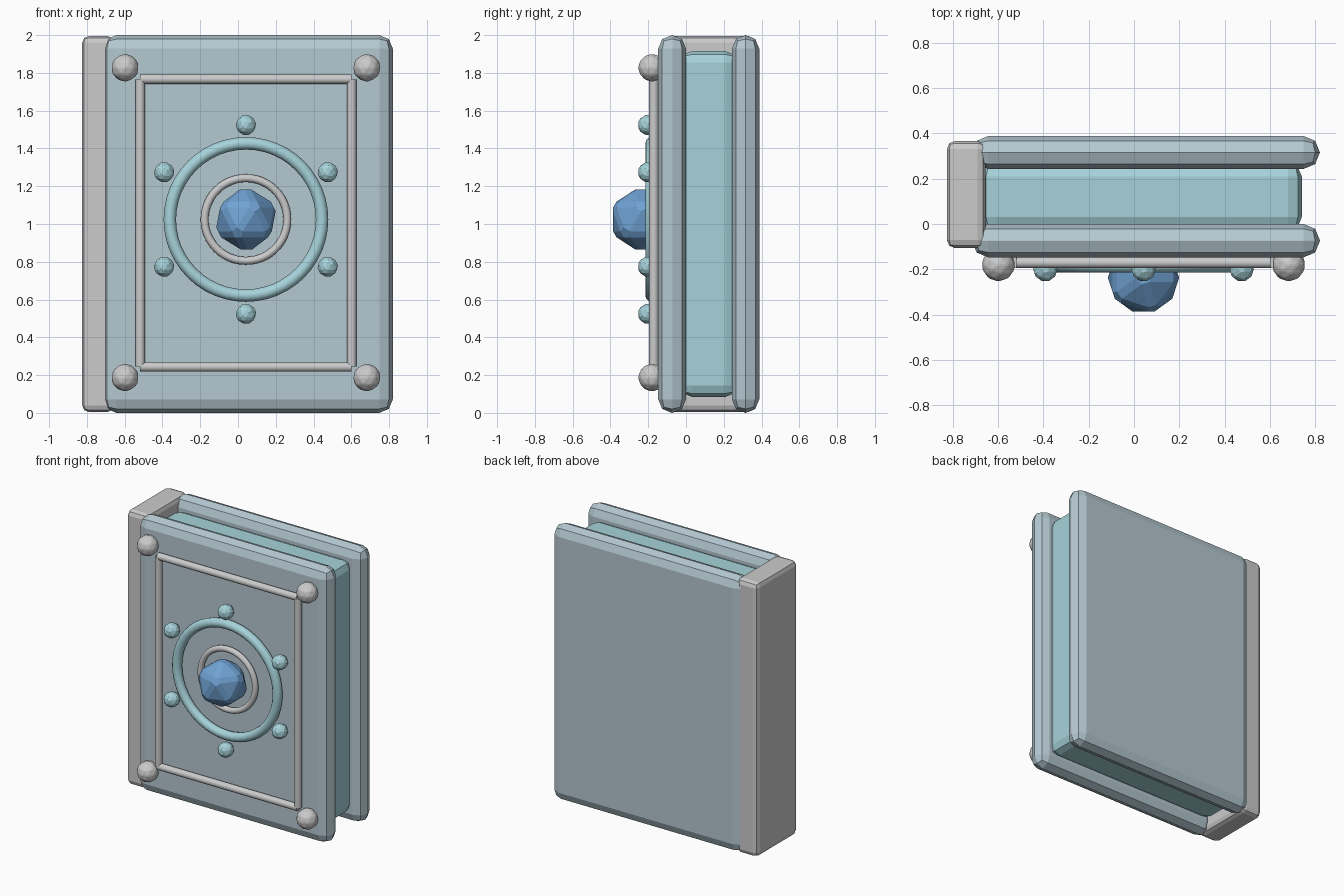
import bpy, bmesh, math
from mathutils import Matrix, Vector

if "Cube" in bpy.data.objects:
    bpy.data.objects.remove(bpy.data.objects["Cube"])


def material(name, rgb):
    m = bpy.data.materials.new(name)
    m.diffuse_color = (*rgb, 1)
    m.use_nodes = True
    m.node_tree.nodes["Principled BSDF"].inputs["Base Color"].default_value = m.diffuse_color
    return m


COVER = material("cover_blue_grey", (0.46, 0.58, 0.64))
PAGES = material("pale_cyan", (0.38, 0.65, 0.70))
METAL = material("light_metal", (0.68, 0.69, 0.69))
GEM = material("gem_blue", (0.16, 0.36, 0.65))


def finish(bm, name, mat, smooth=False):
    bmesh.ops.recalc_face_normals(bm, faces=bm.faces)
    for f in bm.faces:
        f.smooth = smooth
    me = bpy.data.meshes.new(name)
    bm.to_mesh(me)
    bm.free()
    me.materials.append(mat)
    ob = bpy.data.objects.new(name, me)
    bpy.context.collection.objects.link(ob)
    return ob


def bevel_mod(ob, width, segments):
    b = ob.modifiers.new("bevel", "BEVEL")
    b.width, b.segments, b.limit_method = width, segments, "NONE"


def box(name, lo, hi, width, mat):
    lo, hi = Vector(lo), Vector(hi)
    bm = bmesh.new()
    bmesh.ops.create_cube(bm, size=1, matrix=Matrix.Translation((lo + hi) / 2)
                          @ Matrix.Diagonal((*(hi - lo), 1)))
    bevel_mod(finish(bm, name, mat), width, 2)


def jewel(name, loc, radius, subdiv, width, mat):
    bm = bmesh.new()
    bmesh.ops.create_icosphere(bm, subdivisions=subdiv, radius=radius,
                               matrix=Matrix.Translation(loc))
    bevel_mod(finish(bm, name, mat), width, 1)


def rod(name, loc, length, radius, along_x, mat):
    bm = bmesh.new()
    rot = Matrix.Rotation(math.pi / 2, 4, "Y") if along_x else Matrix()
    bmesh.ops.create_cone(bm, cap_ends=True, segments=16, radius1=radius, radius2=radius,
                          depth=length, matrix=Matrix.Translation(loc) @ rot)
    ob = finish(bm, name, mat, True)
    for f in ob.data.polygons:
        f.use_smooth = len(f.vertices) == 4


def ring(name, loc, major, minor, mat):
    bpy.ops.mesh.primitive_torus_add(location=loc, rotation=(math.pi / 2, 0, 0),
                                     major_radius=major, minor_radius=minor,
                                     major_segments=48, minor_segments=12)
    ob = bpy.context.object
    ob.name = name
    ob.data.materials.append(mat)
    bpy.ops.object.shade_smooth()


# Book body
box("front_cover", (-0.715, -0.147, 0), (0.82, 0.0, 2), 0.072, COVER)
box("back_cover", (-0.715, 0.243, 0), (0.82, 0.388, 2), 0.072, COVER)
box("page_block", (-0.67, -0.03, 0.085), (0.74, 0.27, 1.915), 0.06, PAGES)
box("spine", (-0.825, -0.106, 0.005), (-0.655, 0.366, 1.995), 0.035, METAL)

CX, CZ = 0.042, 1.024

# Rectangular frame and corner studs
for sx in (-1, 1):
    side = "left" if sx < 0 else "right"
    rod(f"frame_{side}", (CX + sx * 0.56, -0.17, 1.005), 1.52, 0.025, False, METAL)
    for sz in (-1, 1):
        jewel(f"corner_stud_{side}_{'bottom' if sz < 0 else 'top'}",
              (CX + sx * 0.64, -0.18, 1.007 + sz * 0.82), 0.074, 2, 0.004, METAL)
for sz, end in ((-1, "bottom"), (1, "top")):
    rod(f"frame_{end}", (CX, -0.17, 1.005 + sz * 0.762), 1.12, 0.025, True, METAL)

# Central medallion
ring("outer_ring", (CX, -0.182, CZ), 0.403, 0.033, PAGES)
ring("inner_ring", (CX, -0.175, CZ), 0.219, 0.021, METAL)
jewel("centre_gem", (CX, -0.237, CZ), 0.184, 1, 0.02, GEM)

# Six small studs around the medallion
for i in range(6):
    a = math.radians(30 + 60 * i)
    jewel(f"ring_stud_{i + 1}", (CX + 0.5 * math.cos(a), -0.2, CZ + 0.5 * math.sin(a)),
          0.064, 1, 0.01, PAGES)
